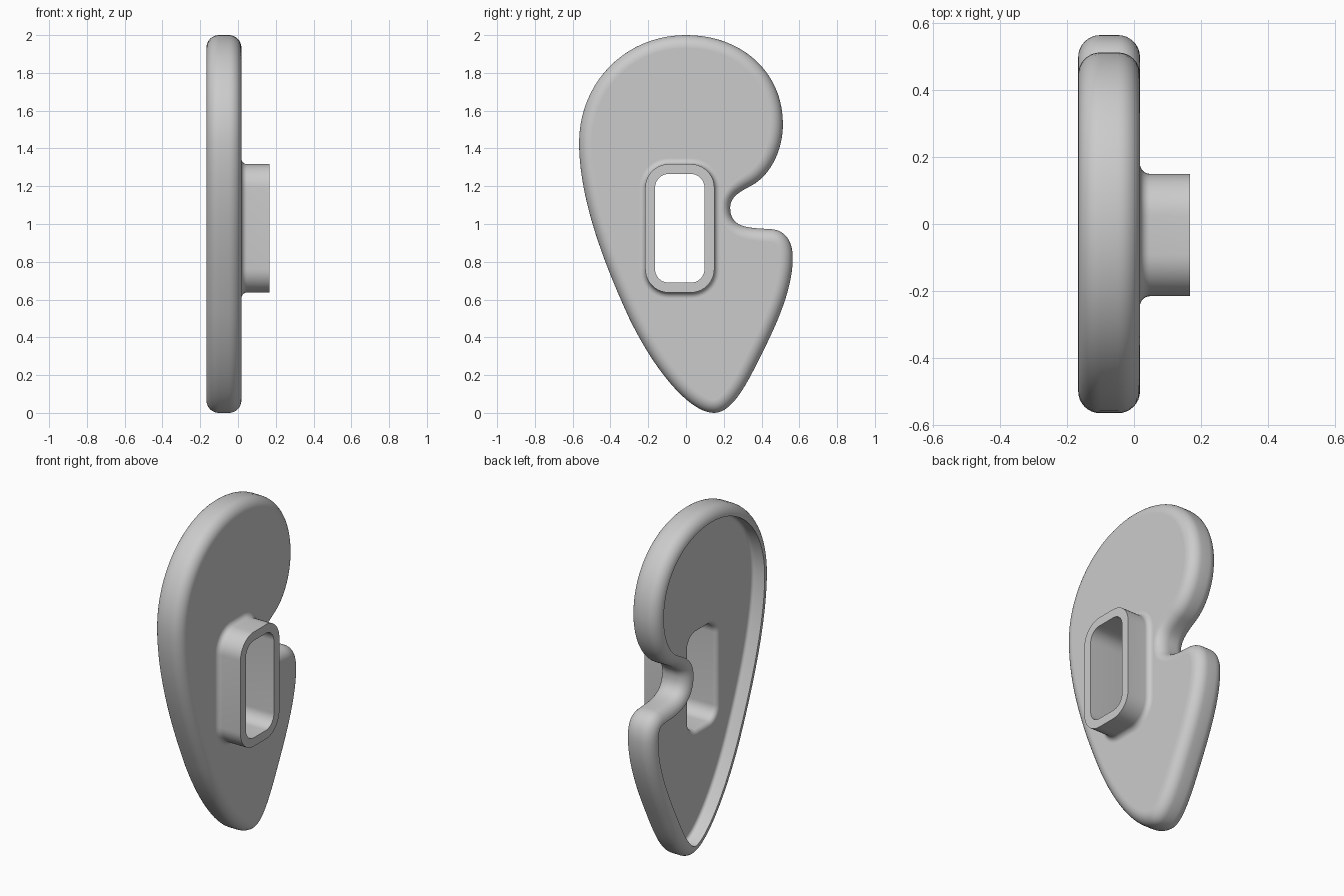
import bpy, bmesh, math
from mathutils import Vector
from mathutils.geometry import interpolate_bezier

cube = bpy.data.objects.get("Cube")
if cube:
    bpy.data.objects.remove(cube, do_unlink=True)

BACK, FACE, TUBE_END = -0.167, 0.018, 0.167
FLOOR = -0.088           # bottom of the recess on the back
ROUND = 0.066            # edge rounding of the plate
FILLET = 0.03            # fillets at both ends of the plate opening
CORE = -0.052            # inner wall of the tube, measured from its outside
NOTCH = Vector((0.234, 1.085))

# Plate outline in (y, z): knot, outgoing handle, incoming handle of the next knot
OUTLINE = [
    ((0, 2), (-0.32, 2), (-0.566, 1.75)),
    ((-0.566, 1.43), (-0.566, 1.12), (-0.42, 0.76)),
    ((-0.30, 0.5), (-0.16, 0.21), (0.025, 0)),
    ((0.148, 0), (0.25, 0), (0.33, 0.17)),
    ((0.405, 0.32), (0.485, 0.48), (0.565, 0.66)),
    ((0.565, 0.82), (0.565, 0.91), (0.525, 0.97)),
    ((0.445, 0.973), (0.34, 0.98), (0.234, 0.975)),
    (tuple(NOTCH), (0.234, 1.14), (0.275, 1.165)),
    ((0.34, 1.2), (0.44, 1.25), (0.513, 1.38)),
    ((0.513, 1.53), (0.513, 1.8), (0.3, 2)),
]


def sample_outline(steps=20):
    pts = []
    for i, (a, ha, hb) in enumerate(OUTLINE):
        b = OUTLINE[(i + 1) % len(OUTLINE)][0]
        seg = interpolate_bezier(*[Vector(p) for p in (a, ha, hb, b)], steps + 1)
        pts += [Vector(p[:2]) for p in seg[:-1]]
    return pts


outline = sample_outline()


def plate_ring(x, inset):
    """Outline moved inward; on the front, a little less where the notch nears the tube."""
    slack = 0.28 if x > FACE - ROUND - 0.01 else 0
    ring = []
    for i, p in enumerate(outline):
        t = (outline[(i + 1) % len(outline)] - outline[i - 1]).normalized()
        ease = 1 - slack * math.exp(-((p - NOTCH).length / 0.12) ** 2)
        ring.append(p + Vector((-t.y, t.x)) * inset * ease)
    return ring


def tube_ring(x, grow, steps=10):
    """Rounded rectangle of the tube, grown or shrunk evenly."""
    ring = []
    for k, (sy, sz) in enumerate([(1, 1), (-1, 1), (-1, -1), (1, -1)]):
        for j in range(steps + 1):
            a = (k + j / steps) * math.pi / 2
            r = 0.125 + grow
            ring.append(Vector((-0.033 + sy * 0.058 + r * math.cos(a),
                                0.977 + sz * 0.215 + r * math.sin(a))))
    return ring


def arc(cx, cd, r, start, end, steps=8):
    """Quarter-round profile as (x, offset) pairs."""
    return [(cx + r * math.cos(a), cd + r * math.sin(a))
            for a in (math.radians(start + (end - start) * i / steps) for i in range(steps + 1))]


bm = bmesh.new()


def loft(profile, ring_func):
    """Skin rings along a profile; return the edges of the first and last ring."""
    rings = [[bm.verts.new((x, p.x, p.y)) for p in ring_func(x, d)] for x, d in profile]
    n = len(rings[0])
    for a, b in zip(rings, rings[1:]):
        for i in range(n):
            j = (i + 1) % n
            bm.faces.new((a[i], a[j], b[j], b[i]))
    return [[bm.edges.get((r[i], r[(i + 1) % n])) for i in range(n)]
            for r in (rings[0], rings[-1])]


# Plate shell: front flat, rounded rim, recess wall and small inner fillet
shell = [(FACE, ROUND + 0.001)]
shell += arc(FACE - ROUND, ROUND, ROUND, 0, -90)
shell += arc(BACK + ROUND, ROUND, ROUND, -90, -180)
shell += arc(FLOOR - 0.02, ROUND + 0.02, 0.02, -90, 0, 5)
shell += [(FLOOR, ROUND + 0.021)]
plate_front, plate_floor = loft(shell, plate_ring)

# Tube: base fillet, outer wall, flat end, through hole and rounded hole mouth
tube = [(FACE, FILLET + 0.001)]
tube += arc(FACE + FILLET, FILLET, FILLET, 180, 270)
tube += [(TUBE_END, 0), (TUBE_END, CORE)]
tube += arc(FLOOR + FILLET, CORE + FILLET, FILLET, 270, 180)
tube += [(FLOOR, CORE + FILLET + 0.001)]
tube_base, tube_hole = loft(tube, tube_ring)

# Flat faces between plate and tube
for outer, inner in ((plate_front, tube_base), (plate_floor, tube_hole)):
    bmesh.ops.triangle_fill(bm, edges=outer + inner, use_beauty=True)
bmesh.ops.recalc_face_normals(bm, faces=bm.faces)

mesh = bpy.data.meshes.new("hook_plate")
bm.to_mesh(mesh)
bm.free()
plate = bpy.data.objects.new("hook_plate", mesh)
bpy.context.collection.objects.link(plate)

# Material
grey = bpy.data.materials.new("light_grey")
grey.use_nodes = True
color = (0.6, 0.6, 0.6, 1)
grey.diffuse_color = color
grey.node_tree.nodes["Principled BSDF"].inputs["Base Color"].default_value = color
mesh.materials.append(grey)

bpy.ops.object.select_all(action="DESELECT")
plate.select_set(True)
bpy.context.view_layer.objects.active = plate
bpy.ops.object.shade_smooth_by_angle(angle=math.radians(35))
